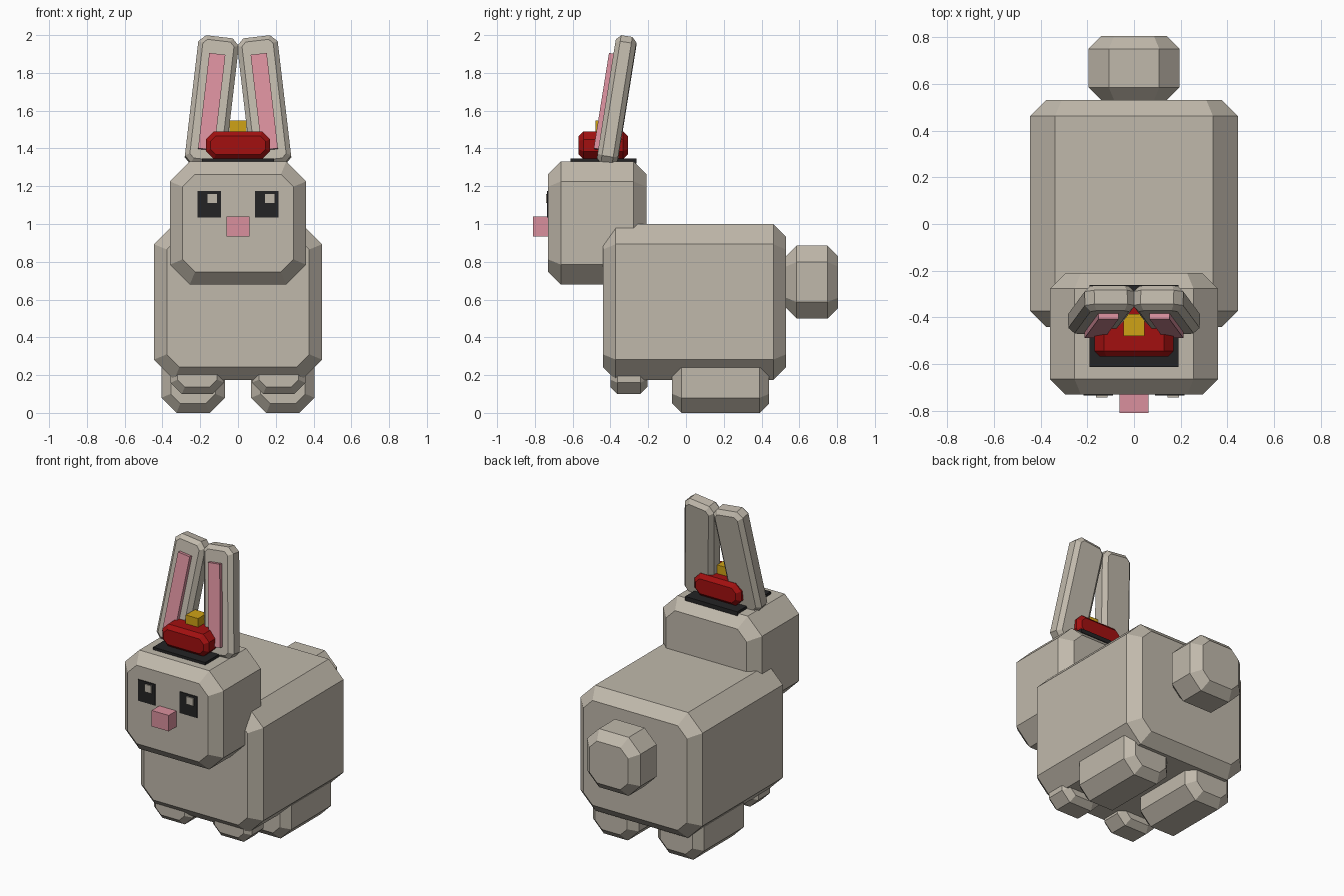
import bpy
import bmesh
from math import radians
from mathutils import Vector

if "Cube" in bpy.data.objects:
    bpy.data.objects.remove(bpy.data.objects["Cube"], do_unlink=True)


def material(name, rgb):
    m = bpy.data.materials.new(name)
    m.use_nodes = True
    m.diffuse_color = (*rgb, 1)
    m.node_tree.nodes["Principled BSDF"].inputs["Base Color"].default_value = (*rgb, 1)
    return m


FUR = material("warm_grey_fur", (0.53, 0.485, 0.41))
PINK = material("pink", (0.70, 0.28, 0.34))
BLACK = material("black", (0.017, 0.017, 0.018))
RED = material("dark_red", (0.36, 0.005, 0.005))
GOLD = material("gold", (0.62, 0.36, 0.008))


def octagon(hx, hz, cut):
    """Corner-cut rectangle in the XZ plane."""
    return [(hx, cut - hz), (hx, hz - cut), (hx - cut, hz), (cut - hx, hz),
            (-hx, hz - cut), (-hx, cut - hz), (cut - hx, -hz), (hx - cut, -hz)]


def finish(name, bm, mat, centre, rotation=(0, 0, 0)):
    bmesh.ops.recalc_face_normals(bm, faces=bm.faces)
    mesh = bpy.data.meshes.new(name)
    bm.to_mesh(mesh)
    bm.free()
    mesh.materials.append(mat)
    ob = bpy.data.objects.new(name, mesh)
    ob.location = centre
    ob.rotation_euler = rotation
    bpy.context.collection.objects.link(ob)
    return ob


def chamfered(name, mat, low, high, cut, bevel, rotation=(0, 0, 0)):
    """Octagonal prism along Y with bevelled front and back rims."""
    low, high = Vector(low), Vector(high)
    hx, hy, hz = (high - low) / 2
    bm = bmesh.new()
    rings = []
    for y, inset in ((-hy, bevel), (bevel - hy, 0), (hy - bevel, 0), (hy, bevel)):
        outline = octagon(hx - inset, hz - inset, cut - 0.586 * inset)
        rings.append([bm.verts.new((x, y, z)) for x, z in outline])
    for a, b in zip(rings, rings[1:]):
        for i in range(8):
            j = (i + 1) % 8
            bm.faces.new((a[i], a[j], b[j], b[i]))
    bm.faces.new(rings[0])
    bm.faces.new(rings[-1])
    return finish(name, bm, mat, (low + high) / 2, rotation)


def box(name, mat, low, high, rotation=(0, 0, 0)):
    low, high = Vector(low), Vector(high)
    bm = bmesh.new()
    bmesh.ops.create_cube(bm, size=1)
    bmesh.ops.scale(bm, vec=high - low, verts=bm.verts)
    return finish(name, bm, mat, (low + high) / 2, rotation)


# Main masses
chamfered("body", FUR, (-0.445, -0.44, 0.175), (0.445, 0.53, 1.0), 0.107, 0.068)
chamfered("head", FUR, (-0.36, -0.73, 0.68), (0.36, -0.21, 1.33), 0.105, 0.067)
chamfered("tail", FUR, (-0.195, 0.53, 0.5), (0.195, 0.805, 0.885), 0.087, 0.055)

# Face
box("nose", PINK, (-0.062, -0.81, 0.935), (0.062, -0.70, 1.04))

# Hat
box("hat_brim", BLACK, (-0.19, -0.612, 1.32), (0.19, -0.262, 1.347))
chamfered("hat_crown", RED, (-0.17, -0.568, 1.343), (0.17, -0.308, 1.49), 0.042, 0.025)
box("hat_badge", GOLD, (-0.045, -0.48, 1.45), (0.045, -0.385, 1.547))

for side, s in (("left", 1), ("right", -1)):
    # Feet: long hind feet and small front paws
    x = 0.238 * s
    chamfered(side + "_hind_foot", FUR, (x - 0.168, -0.073, 0), (x + 0.168, 0.44, 0.32), 0.08, 0.05)
    x = 0.215 * s
    chamfered(side + "_front_paw", FUR, (x - 0.142, -0.4, 0.1), (x + 0.142, -0.205, 0.28), 0.06, 0.037)

    # Eyes with a glint shifted toward the same side
    x = 0.1525 * s
    box(side + "_eye", BLACK, (x - 0.063, -0.735, 1.035), (x + 0.063, -0.728, 1.175))
    g = x + 0.015
    box(side + "_eye_glint", FUR, (g - 0.025, -0.742, 1.11), (g + 0.025, -0.734, 1.16))

    # Ears lean back and toward each other
    lean = (radians(-9), radians(-6.7 * s), 0)
    x = 0.139 * s
    ear = chamfered(side + "_ear", FUR, (x - 0.108, -0.422, 1.303), (x + 0.108, -0.312, 1.993),
                    0.037, 0.025, lean)
    inner = box(side + "_inner_ear", PINK, (-0.043, -0.04, -0.257), (0.043, 0.04, 0.257), lean)
    turn = ear.rotation_euler.to_matrix()
    inner.location = ear.location + turn @ Vector((0, -0.04, -0.012))
